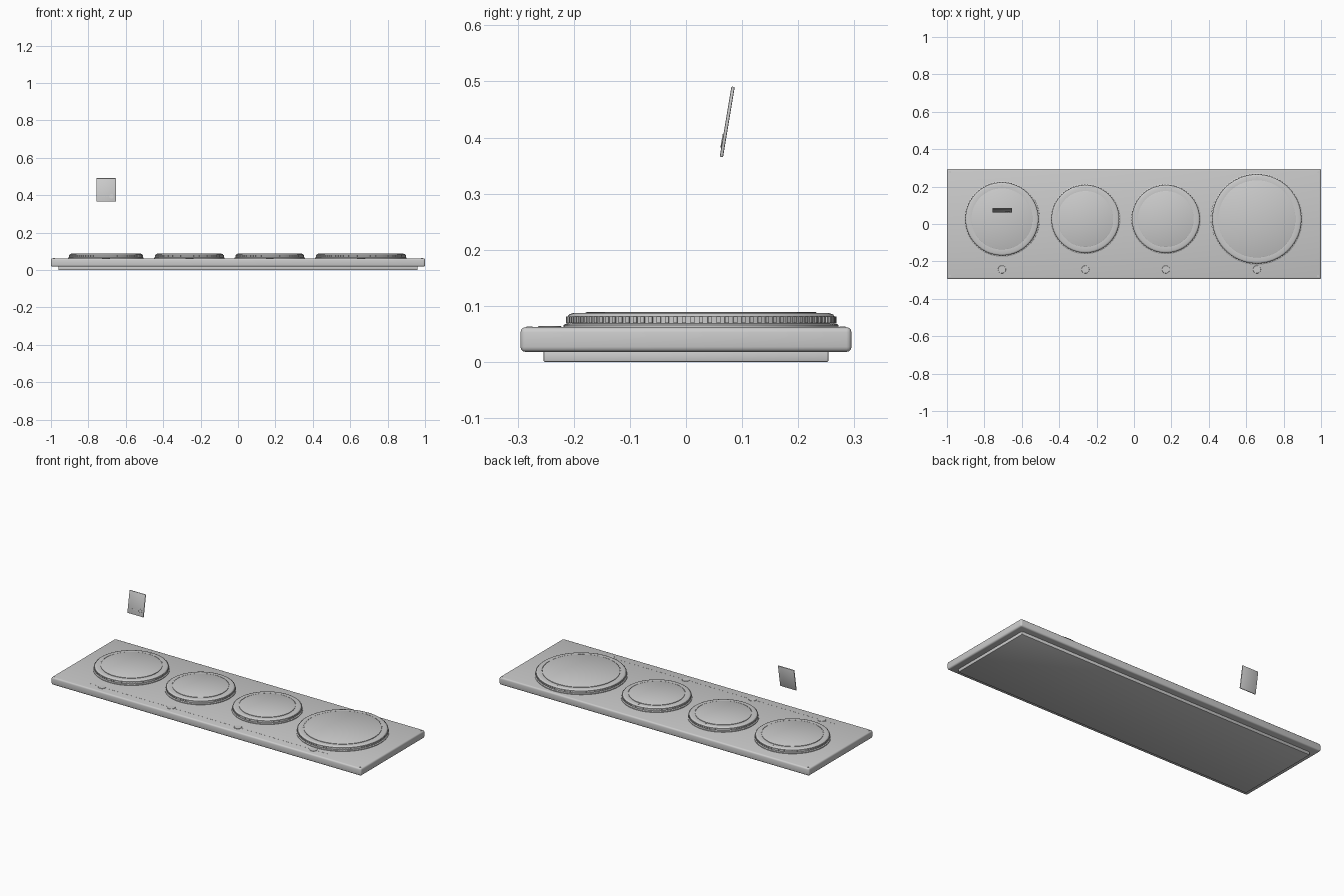
import bpy, bmesh, math
from mathutils import Matrix, Vector

if "Cube" in bpy.data.objects:
    bpy.data.objects.remove(bpy.data.objects["Cube"])

grey = bpy.data.materials.new("light grey")
grey.use_nodes = True
colour = (0.6, 0.6, 0.6, 1)
grey.diffuse_color = colour
grey.node_tree.nodes["Principled BSDF"].inputs["Base Color"].default_value = colour

TOP = 0.062          # height of the panel surface
BUTTON_Y = -0.243


def finish(bm, name, smooth=True):
    bmesh.ops.recalc_face_normals(bm, faces=bm.faces)
    mesh = bpy.data.meshes.new(name)
    bm.to_mesh(mesh)
    bm.free()
    mesh.materials.append(grey)
    ob = bpy.data.objects.new(name, mesh)
    bpy.context.collection.objects.link(ob)
    if smooth:
        bpy.ops.object.select_all(action="DESELECT")
        ob.select_set(True)
        bpy.context.view_layer.objects.active = ob
        bpy.ops.object.shade_smooth_by_angle(angle=math.radians(35))
    return ob


def add_box(bm, size, matrix):
    bmesh.ops.create_cube(bm, size=1, matrix=matrix @ Matrix.Diagonal((*size, 1)))


def slab(name, size, centre, bevel, segments=3):
    bm = bmesh.new()
    add_box(bm, size, Matrix.Translation(centre))
    if bevel:
        bmesh.ops.bevel(bm, geom=bm.edges[:], offset=bevel, segments=segments,
                        profile=0.5, affect="EDGES")
    return finish(bm, name)


def add_lathe(bm, profile, centre, steps=96):
    verts = [bm.verts.new((r, 0, z)) for r, z in profile]
    edges = [bm.edges.new(pair) for pair in zip(verts, verts[1:])]
    made = bmesh.ops.spin(bm, geom=verts + edges, axis=(0, 0, 1), cent=(0, 0, 0),
                          angle=math.tau, steps=steps)
    bmesh.ops.remove_doubles(bm, verts=bm.verts, dist=0.00005)
    bmesh.ops.translate(bm, verts=bm.verts, vec=centre)


# Panel body and recessed foot
slab("panel_body", (2, 0.59, 0.044), (0, 0, 0.04), 0.009)
slab("recessed_foot", (1.92, 0.508, 0.02), (0, 0, 0.01), 0.003, 2)

# Dials: stepped round body, knurled rim, raised face plate, index mark
dials = {"first": (-0.706, 0.202), "second": (-0.26, 0.188),
         "third": (0.17, 0.188), "large": (0.657, 0.245)}
for label, (x, radius) in dials.items():
    centre = Vector((x, 0.027, TOP))
    bm = bmesh.new()
    inner = radius - 0.039
    add_lathe(bm, [(radius, -0.002), (radius, 0.004), (radius - 0.003, 0.006),
                   (radius - 0.007, 0.007), (radius - 0.007, 0.019),
                   (radius - 0.010, 0.023), (radius - 0.016, 0.025),
                   (inner + 0.003, 0.025), (inner + 0.003, 0.023), (inner, 0.023),
                   (inner, 0.026), (inner - 0.002, 0.027), (0, 0.027)], centre)
    finish(bm, label + "_dial")

    bm = bmesh.new()
    count = round(radius * 400)
    for i in range(count):
        turn = Matrix.Translation(centre) @ Matrix.Rotation(math.tau * i / count, 4, "Z")
        add_box(bm, (0.005, 0.007, 0.011),
                turn @ Matrix.Translation((radius - 0.0065, 0, 0.0135)))
    finish(bm, label + "_dial_knurling", False)

    slab(label + "_dial_index", (0.004, 0.014, 0.001),
         centre + Vector((0, radius - 0.026, 0.0253)), 0)

    # Flat round button in front of each dial
    bm = bmesh.new()
    add_lathe(bm, [(0.021, -0.001), (0.021, 0.001), (0.020, 0.002), (0, 0.002)],
              Vector((x, BUTTON_Y, TOP)), 40)
    finish(bm, label + "_button")

# Fine trim line linking the buttons
slab("button_trim_line", (1.55, 0.002, 0.0008), (-0.02, BUTTON_Y, TOP), 0)

# Corner screws
for x in (-0.984, 0.984):
    for y in (-0.279, 0.279):
        bm = bmesh.new()
        add_lathe(bm, [(0.005, -0.001), (0.005, 0.001), (0, 0.0015)],
                  Vector((x, y, TOP)), 16)
        finish(bm, "corner_screw")

# Floating tilted card with its badge and dashes
tilt = Matrix.Translation((-0.705, 0.0735, 0.428)) @ Matrix.Rotation(math.radians(-9.5), 4, "X")
card = slab("floating_card", (0.104, 0.006, 0.127), (0, 0, 0), 0.002, 2)
card.matrix_world = tilt

bm = bmesh.new()
add_lathe(bm, [(0.012, -0.001), (0.012, 0.001), (0.008, 0.001), (0.008, 0.0003),
               (0, 0.0003)], Vector((0, 0, 0)), 32)
badge = finish(bm, "card_badge")
badge.matrix_world = (tilt @ Matrix.Translation((0.028, -0.0035, -0.035))
                      @ Matrix.Rotation(math.radians(90), 4, "X"))

for i in range(3):
    dash = slab("card_dash", (0.008, 0.001, 0.003), (0, 0, 0), 0)
    dash.matrix_world = tilt @ Matrix.Translation((-0.022 + i * 0.013, -0.0033, -0.035))
